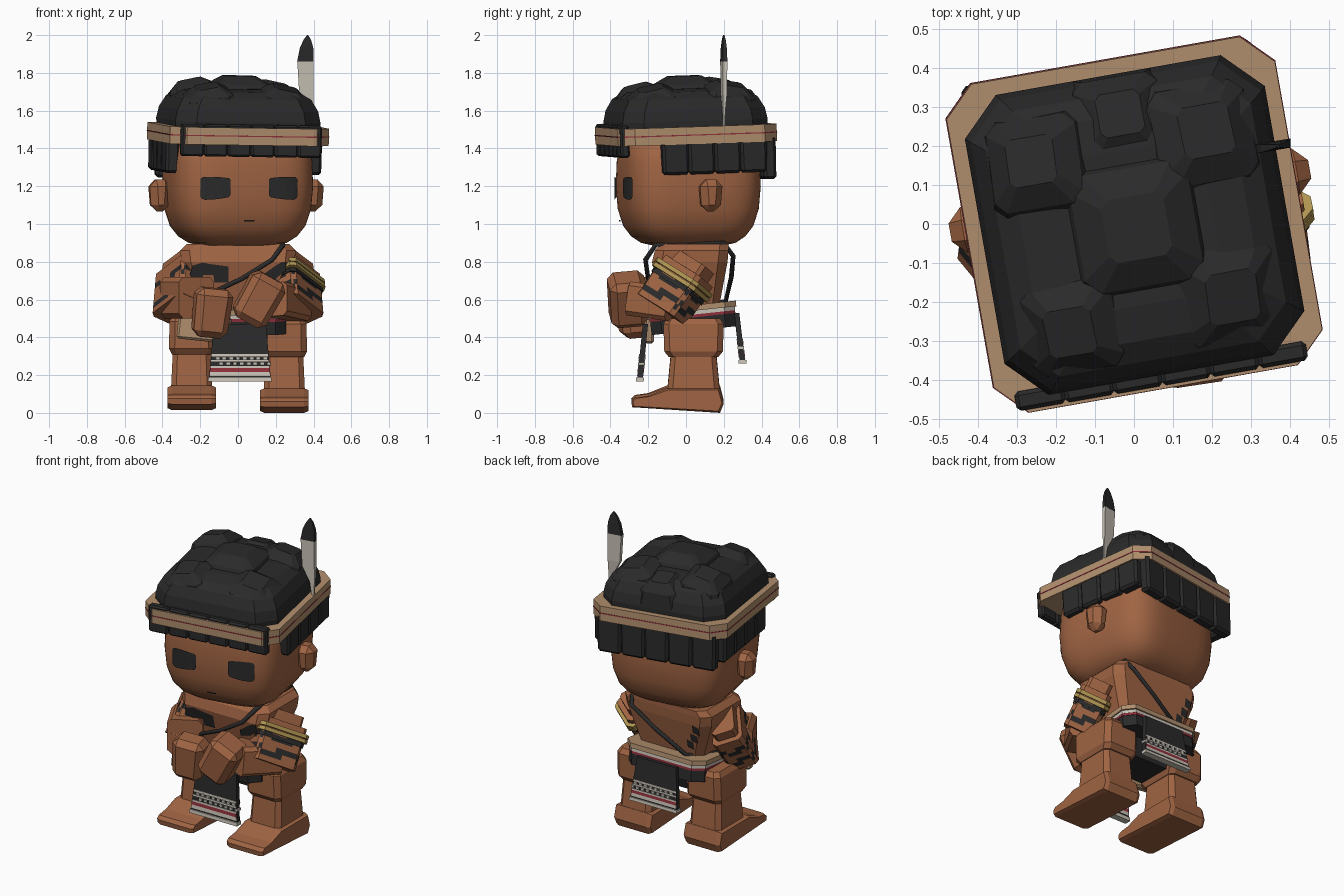
import bpy, bmesh, math
from math import radians, cos, sin, pi
from mathutils import Matrix, Vector

old = bpy.data.objects.get("Cube")
if old:
    bpy.data.objects.remove(old)


def material(name, r, g, b):
    m = bpy.data.materials.new(name)
    m.use_nodes = True
    m.diffuse_color = (r, g, b, 1)
    bsdf = m.node_tree.nodes["Principled BSDF"]
    bsdf.inputs["Base Color"].default_value = (r, g, b, 1)
    bsdf.inputs["Roughness"].default_value = 0.8
    return m


SKIN = material("brown skin", .35, .127, .056)
BLACK = material("soft black", .023, .023, .024)
TAN = material("tan leather", .44, .275, .155)
GOLD = material("gold", .43, .30, .085)
WHITE = material("off white", .58, .54, .47)
RED = material("dark red", .28, .03, .045)
I = Matrix.Identity(4)


def finish(name, bm, mats, M=I, smooth=False):
    bmesh.ops.recalc_face_normals(bm, faces=bm.faces)
    me = bpy.data.meshes.new(name)
    bm.to_mesh(me)
    bm.free()
    me.transform(M)
    for m in mats if isinstance(mats, (list, tuple)) else [mats]:
        me.materials.append(m)
    for p in me.polygons:
        p.use_smooth = smooth
    ob = bpy.data.objects.new(name, me)
    bpy.context.collection.objects.link(ob)
    return ob


def loft(name, rings, mats, M=I, smooth=False, rule=None):
    bm = bmesh.new()
    vs = [[bm.verts.new(p) for p in ring] for ring in rings]
    n = len(vs[0])
    for i in range(len(vs) - 1):
        for j in range(n):
            k = (j + 1) % n
            f = bm.faces.new((vs[i][j], vs[i][k], vs[i + 1][k], vs[i + 1][j]))
            if rule:
                f.material_index = rule(i, j)
    bm.faces.new(vs[0][::-1])
    bm.faces.new(vs[-1])
    return finish(name, bm, mats, M, smooth)


def octagon(z, hx, hy, cx=0, cy=0, cut=.25):
    c = cut * min(hx, hy)
    q = [(hx, hy - c), (hx - c, hy), (c - hx, hy), (-hx, hy - c),
         (-hx, c - hy), (c - hx, -hy), (hx - c, -hy), (hx, c - hy)]
    return [(cx + x, cy + y, z) for x, y in q]


def split_ring(ring, n=5):
    pts = [Vector(p) for p in ring]
    return [p.lerp(q, k / n) for p, q in zip(pts, pts[1:] + pts[:1]) for k in range(n)]


def box(name, c, size, mat, M=I, rot=(0, 0, 0), taper=1, bevel=.02):
    bm = bmesh.new()
    bmesh.ops.create_cube(bm, size=1)
    for v in bm.verts:
        s = taper if v.co.z < 0 else 1
        v.co = Vector((v.co.x * size[0] * s, v.co.y * size[1] * s, v.co.z * size[2]))
    bmesh.ops.bevel(bm, geom=bm.edges[:], offset=bevel, segments=1, affect='EDGES')
    R = Matrix.Rotation(rot[2], 4, 'Z') @ Matrix.Rotation(rot[1], 4, 'Y') @ Matrix.Rotation(rot[0], 4, 'X')
    return finish(name, bm, mat, M @ Matrix.Translation(c) @ R)


def strip(name, cols, surf, mat, M=I):
    bm = bmesh.new()
    vs = [(bm.verts.new(surf(x, a)), bm.verts.new(surf(x, b))) for x, a, b in cols]
    for p, q in zip(vs, vs[1:]):
        bm.faces.new((p[0], q[0], q[1], p[1]))
    return finish(name, bm, mat, M)


def limb(name, a, b, hx, hy, mats, t0=0, t1=1, roll=0, steps=1, rule=None):
    a, d = Vector(a), Vector(b) - Vector(a)
    z = d.normalized()
    x = (Vector((1, 0, 0)) - z * z.x).normalized()
    R = Matrix((x, z.cross(x), z)).transposed().to_4x4()
    M = Matrix.Translation(a) @ R @ Matrix.Rotation(radians(roll), 4, 'Z')
    rings = [octagon(d.length * (t0 + (t1 - t0) * i / steps), hx, hy) for i in range(steps + 1)]
    if rule:
        rings = [split_ring(r) for r in rings]
    return loft(name, rings, mats, M, rule=rule)


# Head, turned a little towards its left
TURN = Matrix.Rotation(radians(10), 4, 'Z')
HALF, HY, WIDE = .362, .012, 1.05


def oval(z, h, n=48):
    sgn = lambda v: math.copysign(abs(v) ** .5, v)
    return [(WIDE * h * sgn(cos(2 * pi * i / n)), HY + h * sgn(sin(2 * pi * i / n)), z) for i in range(n)]


loft("head", [oval(z, h) for z, h in ((.885, .17), (.9, .235), (.935, .285), (.99, .325), (1.08, .352),
     (1.2, HALF), (1.33, .357), (1.47, .335))], SKIN, TURN, smooth=True)


def face(x, z):
    return (x, HY - HALF * (1 - (x / HALF / WIDE) ** 4) ** .25 - .006, z)


for s, side in ((1, "left"), (-1, "right")):
    cols = ((.103, 1.155, 1.235), (.112, 1.142, 1.243), (.15, 1.135, 1.247), (.19, 1.13, 1.25),
            (.235, 1.128, 1.25), (.252, 1.133, 1.247), (.26, 1.145, 1.237))
    strip(side + "_eye", [(s * x, a, b) for x, a, b in cols], face, BLACK, TURN)
    box(side + "_ear", (s * .41, .06, 1.15), (.12, .125, .17), SKIN, TURN, taper=.8, bevel=.036)
strip("mouth", ((-.03, 1.013, 1.021), (.025, 1.013, 1.021)), face, BLACK, TURN)

# Hair and headband share a slight tilt
up = Matrix.Translation((0, 0, 1.47))
TILT = up @ Matrix.Rotation(.03, 4, 'X') @ Matrix.Rotation(.02, 4, 'Y') @ TURN @ up.inverted()
loft("hair_cap", [octagon(z, h, h) for z, h in ((1.44, .385), (1.55, .39), (1.61, .378), (1.67, .345),
     (1.705, .29), (1.72, .2))], BLACK, TILT)
for i, (x, y, z, base) in enumerate(((-.236, .214, 1.75, .13), (.01, .293, 1.715, .12), (.22, .213, 1.74, .14),
                                     (0, 0, 1.785, .17), (-.214, -.236, 1.735, .13), (.213, -.22, 1.73, .14))):
    lean = Matrix.Translation((x, y, z)) @ Matrix.Rotation(.9 * x, 4, 'Y') @ Matrix.Rotation(-.9 * y, 4, 'X')
    loft(f"hair_clump_{i}", [octagon(-.14, base * 1.15, base * 1.15), octagon(-.045, base * .9, base * .9),
         octagon(0, base * .48, base * .48)], BLACK, TILT @ lean)
loft("headband", [octagon(z, .427, .427, cut=.183) for z in (1.43, 1.522)], TAN, TILT)
loft("headband_line", [octagon(z, .429, .429, cut=.183) for z in (1.475, 1.481)], RED, TILT)
for i in range(6):
    box(f"fringe_{i}", (-.315 + .126 * i, -.394, 1.453), (.128, .05, .17), BLACK, TILT, taper=.97, bevel=.01)
for i in range(5):
    box(f"back_tuft_{i}", (-.3 + .15 * i, .382, 1.345), (.155, .07, .23), BLACK, TILT, taper=.95, bevel=.014)
for s in (-1, 1):
    for i in range(4):
        box(f"side_tuft_{s}_{i}", (s * .382, -.13 + .14 * i, 1.36), (.075, .144, .18), BLACK, TILT,
            taper=.96, bevel=.014)


# Feather
def flat_ring(z, cx, w):
    d = .003 + .2 * w
    return [(cx + sx * w, .2 + .17 * sx * w + sy * d, z) for sx, sy in ((1, 1), (-1, 1), (-1, -1), (1, -1))]


loft("feather", [flat_ring(*r) for r in ((1.5, .39, .006), (1.6, .385, .015), (1.69, .362, .038),
     (1.86, .357, .043))], WHITE)
loft("feather_tip", [flat_ring(*r) for r in ((1.86, .357, .044), (1.93, .363, .036), (1.975, .367, .02),
     (2, .368, .003))], BLACK)

# Torso and hips
loft("torso", [octagon(z, hx, hy, 0, cy) for z, hx, hy, cy in ((.48, .19, .13, .03), (.8, .3, .2, .02),
     (.86, .305, .195, .03), (.895, .27, .18, .045))], SKIN)
loft("hips", [octagon(.34, .17, .11, 0, .03), octagon(.48, .2, .15, 0, .03)], BLACK)


def chest(x, z):
    return (x, -.106 - .08 * (z - .48) / .32, z)


def spine(x, z):
    return (x, .166 + .06 * (z - .48) / .32, z)


# Body paint
strip("chest_paint_right", ((-.255, .69, .73), (-.24, .68, .78), (-.19, .68, .795), (-.185, .73, .795),
      (-.13, .73, .785), (-.125, .69, .785), (-.05, .69, .775)), chest, BLACK)
strip("chest_paint_left", ((.13, .69, .73), (.2, .71, .78), (.235, .74, .8), (.255, .75, .8)), chest, BLACK)
for i, (x, z) in enumerate(((-.22, .77), (-.17, .66), (-.2, .71))):
    strip(f"back_paint_{i}", ((x - .025, z - .03, z + .02), (x + .02, z - .02, z + .03)), spine, BLACK)

# Shoulder cord
cu = bpy.data.curves.new("shoulder_cord", 'CURVE')
cu.dimensions, cu.bevel_depth, cu.bevel_resolution = '3D', .013, 1
path = ((.24, -.16, .89), (.18, -.215, .81), (.02, -.2, .71), (-.15, -.17, .63), (-.25, 0, .56),
        (-.15, .21, .59), (.05, .24, .72), (.21, .25, .83), (.235, .2, .9))
sp = cu.splines.new('POLY')
sp.points.add(len(path) - 1)
for p, co in zip(sp.points, path):
    p.co = (*co, 1)
sp.use_cyclic_u = True
cu.materials.append(BLACK)
bpy.context.collection.objects.link(bpy.data.objects.new("shoulder_cord", cu))

# Belt
BELT = Matrix.Translation((-.01, .035, .5)) @ Matrix.Rotation(radians(6), 4, 'X')
for name, lo, hi, grow, m in (("belt_rim", .04, .07, .012, TAN), ("belt_white", .02, .04, .004, WHITE),
                              ("belt_red", .005, .02, .003, RED), ("belt_dark", -.065, .005, 0, BLACK)):
    loft(name, [octagon(z, .265 + grow, .225 + grow) for z in (lo, hi)], m, BELT)
box("wrist_band", (-.18, -.195, .45), (.28, .05, .14), TAN, rot=(0, .1, 0), bevel=.012)


# Loincloth panels: a dark core with stripes down to the hem
def panel(name, top, hem):
    def ring(t, d, grow):
        y, z = (top[k] + (hem[k] - top[k]) * t for k in (0, 1))
        w = .138 + .027 * t + grow
        return [(.01 + sx * w, y + sy * d, z) for sx, sy in ((1, 1), (-1, 1), (-1, -1), (1, -1))]
    loft(name, [ring(0, .014, 0), ring(.97, .014, 0)], BLACK)
    stripes = ((.52, .56, WHITE), (.62, .65, WHITE), (.73, .765, WHITE), (.765, .83, RED), (.83, .9, WHITE))
    for i, (a, b, m) in enumerate(stripes):
        loft(f"{name}_stripe_{i}", [ring(a, .017, -.003), ring(b, .017, -.003)], m)
    loft(name + "_hem", [ring(.93, .021, .004), ring(1, .021, .004)], WHITE)
    for i in range(8):
        for t in (.59, .69):
            x = -.12 + .036 * i + .2 * (t - .53)
            y, z = (top[k] + (hem[k] - top[k]) * t for k in (0, 1))
            box(f"{name}_stitch_{i}", (x, y, z), (.02, .036, .016), WHITE, bevel=.001)


panel("front_cloth", (-.215, .47), (-.245, .165))
panel("back_cloth", (.268, .53), (.3, .262))

# Legs and feet
for s, side, lift in ((1, "left", 0), (-1, "right", .015)):
    cx = .245 * s
    loft(side + "_thigh", [octagon(z + lift, hx, hy, cx, .04) for z, hx, hy in ((.295, .105, .13),
         (.325, .12, .155), (.47, .118, .16), (.5, .1, .14))], SKIN)
    loft(side + "_shin", [octagon(z + lift, hx, hy, cx, .04) for z, hx, hy in ((.1, .11, .14),
         (.31, .1, .12))], SKIN)
    side_line = ((.2, .05), (.18, .13), (-.1, .13), (-.2, .09), (-.27, .08), (-.29, .06), (-.285, .03), (.18, 0))
    mid = [(y, z + lift) for y, z in side_line]
    inner = [(y * .96 - .002, .065 + lift + (z - lift - .065) * .85) for y, z in mid]
    loft(side + "_foot", [[(cx + o, y, z) for y, z in prof] for o, prof in
         ((-.128, inner), (-.105, mid), (.105, mid), (.128, inner))], SKIN)


# Upper arms slope down and forward, with broken rows of paint
def paint(i, j):
    return int(i in (2, 3, 5, 6) and (3 * i + j) % 5 < 3)


for s, side in ((1, "left"), (-1, "right")):
    SHOULDER, ELBOW, ROLL = (s * .29, .03, .775), (s * .31, -.13, .545), -55 * s
    limb(side + "_shoulder", SHOULDER, ELBOW, .11, .07, [SKIN, BLACK], -.12, .3, ROLL, 4,
         lambda i, j: int(i == 2 and j % 5 < 3))
    limb(side + "_upper_arm", SHOULDER, ELBOW, .14, .092, [SKIN, BLACK], .1, 1, ROLL, 8, paint)
    if s > 0:
        for i, t in enumerate((.22, .32)):
            limb(f"gold_band_{i}", SHOULDER, ELBOW, .16, .108, GOLD, t, t + .08, ROLL)
        limb("dark_arm_band", SHOULDER, ELBOW, .146, .098, BLACK, .42, .5, ROLL)

# Forearms and hands
limb("right_forearm", (-.32, -.03, .61), (-.22, -.22, .61), .105, .11, SKIN)
box("right_hand", (-.14, -.28, .53), (.2, .16, .26), SKIN, rot=(.1, .1, .2), taper=.9, bevel=.035)
limb("left_forearm", (.3, -.05, .57), (.17, -.26, .6), .105, .09, SKIN)
box("left_hand", (.11, -.31, .6), (.2, .2, .27), SKIN, rot=(.1, .5, .15), taper=.95, bevel=.035)
